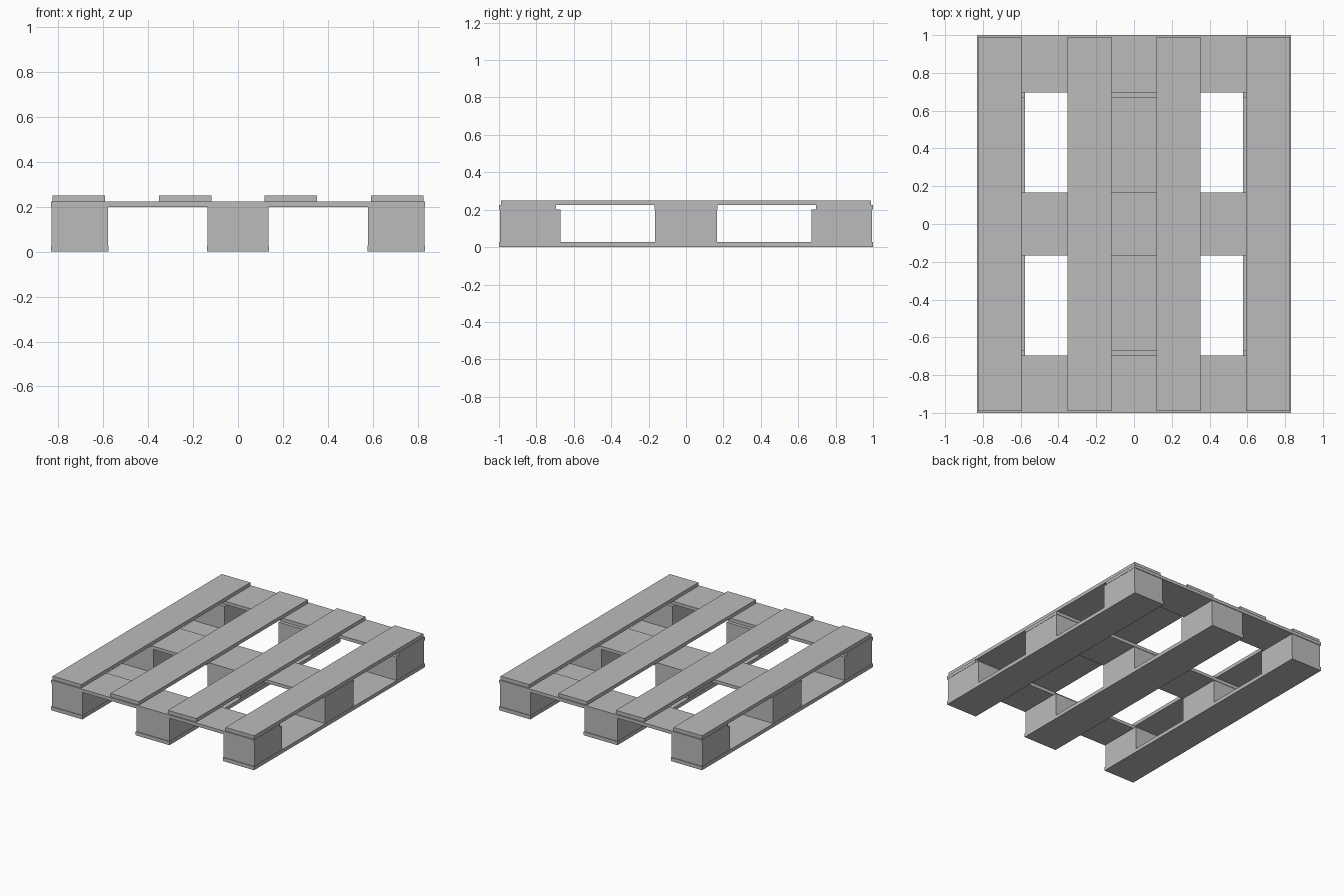
import bpy

old = bpy.data.objects.get("Cube")
if old:
    bpy.data.objects.remove(old, do_unlink=True)

grey = bpy.data.materials.new("plain_grey")
grey.use_nodes = True
colour = (0.5, 0.5, 0.5, 1)
grey.diffuse_color = colour
grey.node_tree.nodes["Principled BSDF"].inputs["Base Color"].default_value = colour


def plank(name, x, y, z):
    """Flat-faced box given by its (low, high) range on each axis."""
    ranges = (x, y, z)
    bpy.ops.mesh.primitive_cube_add(size=1, location=[(a + b) / 2 for a, b in ranges])
    obj = bpy.context.object
    obj.name = name
    obj.scale = [b - a for a, b in ranges]
    bpy.ops.object.transform_apply(location=False, rotation=False, scale=True)
    obj.data.materials.append(grey)


def mirrored(span):
    return (-span[1], -span[0])


# Layer heights
RUNNER = (0, 0.027)
BLOCK = (0.027, 0.2)
CROSS = (0.2, 0.224)
DECK = (0.224, 0.25)

# Runners along the ground and the blocks standing on them
outer_x, outer_y = (0.576, 0.832), (0.67, 0.995)
columns = {"left": outer_x, "centre": (-0.138, 0.138), "right": mirrored(outer_x)}
rows = {"back": outer_y, "middle": (-0.165, 0.165), "front": mirrored(outer_y)}
for side, x in columns.items():
    plank(f"{side}_runner", x, (-1, 1), RUNNER)
    for end, y in rows.items():
        plank(f"{end}_{side}_block", (x[0] + 0.002, x[1] - 0.002), y, BLOCK)

# Cross boards over the rows of blocks
end_y = (0.695, 1)
for end, y in {"back": end_y, "middle": (-0.168, 0.168), "front": mirrored(end_y)}.items():
    plank(f"{end}_cross_board", (-0.832, 0.832), y, CROSS)

# Deck boards on top
for place, x in {"outer": (0.592, 0.826), "inner": (0.119, 0.351)}.items():
    plank(f"left_{place}_deck_board", x, (-0.99, 0.99), DECK)
    plank(f"right_{place}_deck_board", mirrored(x), (-0.99, 0.99), DECK)
